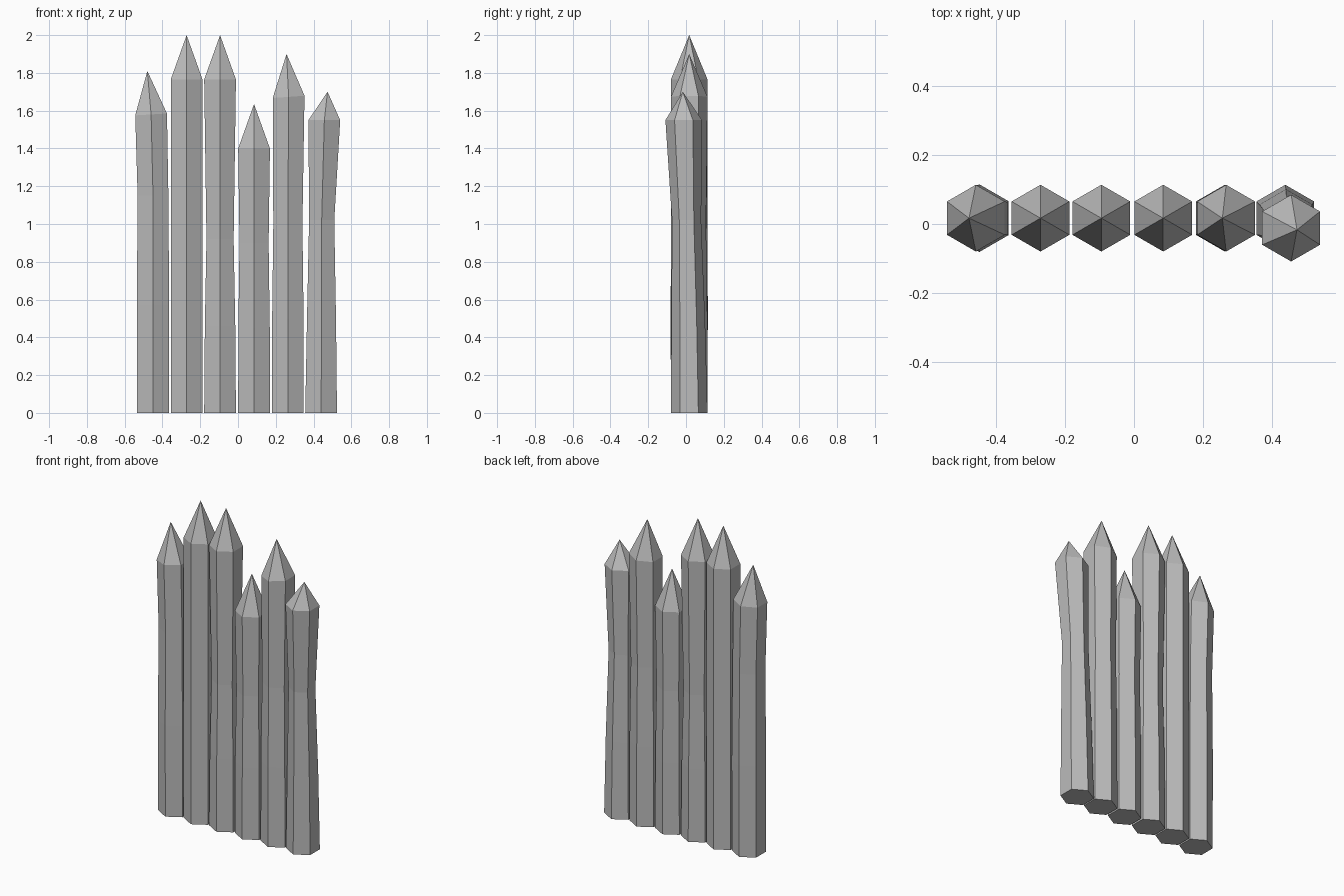
import bpy, bmesh, math

cube = bpy.data.objects.get("Cube")
if cube:
    bpy.data.objects.remove(cube)

grey = bpy.data.materials.new("stone_grey")
grey.use_nodes = True
GREY = (0.5, 0.5, 0.5, 1)
grey.diffuse_color = GREY
grey.node_tree.nodes["Principled BSDF"].inputs["Base Color"].default_value = GREY

R = 0.097   # stake radius
Y = 0.017   # row centre line


def stake(name, rings, tip, tilt=0.0):
    """Hexagonal stake: rings of (x, y, z, radius), last ring tilted, then a point."""
    bm = bmesh.new()
    loops = []
    for i, (x, y, z, r) in enumerate(rings):
        slope = tilt if i == len(rings) - 1 else 0
        loop = []
        for k in range(6):
            a = math.radians(30 + 60 * k)
            dx = r * math.cos(a)
            loop.append(bm.verts.new((x + dx, y + r * math.sin(a), z + slope * dx)))
        loops.append(loop)
    point = bm.verts.new(tip)
    bm.faces.new(loops[0][::-1])
    for k in range(6):
        n = (k + 1) % 6
        for lo, hi in zip(loops, loops[1:]):
            bm.faces.new((lo[k], lo[n], hi[n], hi[k]))
        bm.faces.new((loops[-1][k], loops[-1][n], point))
    bmesh.ops.recalc_face_normals(bm, faces=bm.faces[:])
    mesh = bpy.data.meshes.new(name)
    bm.to_mesh(mesh)
    bm.free()
    mesh.materials.append(grey)
    ob = bpy.data.objects.new(name, mesh)
    bpy.context.collection.objects.link(ob)


def upright(x, rim, waist_z=0.9, waist=R, lean=0.0):
    """Rings for a stake that narrows to a waist and leans at the top."""
    half = (R + waist) / 2 + 0.003 * (waist < R)
    return [(x, Y, 0, R), (x, Y, waist_z / 2, half), (x, Y, waist_z, waist),
            (x + lean, Y, rim, R)]


# Row of stakes from the model's right to its left
stake("stake_1", upright(-0.45, 1.58, 1.15, 0.094, -0.01), (-0.48, Y, 1.81), 0.06)
stake("stake_2", upright(-0.272, 1.765), (-0.272, Y, 2.0))
stake("stake_3", upright(-0.095, 1.765, 0.92, 0.083), (-0.095, Y, 2.0))
stake("stake_4", upright(0.085, 1.40, 0.9, 0.089), (0.085, Y, 1.635))
stake("stake_5", upright(0.264, 1.673, 1.0, 0.089, 0.004), (0.257, Y, 1.90), 0.07)

# Bent end stake leaning forward
stake("stake_6", [(0.44, Y, 0, R), (0.442, 0.012, 0.48, 0.089),
                  (0.443, 0.003, 1.02, 0.077), (0.457, -0.012, 1.55, R)],
      (0.474, -0.017, 1.70))
